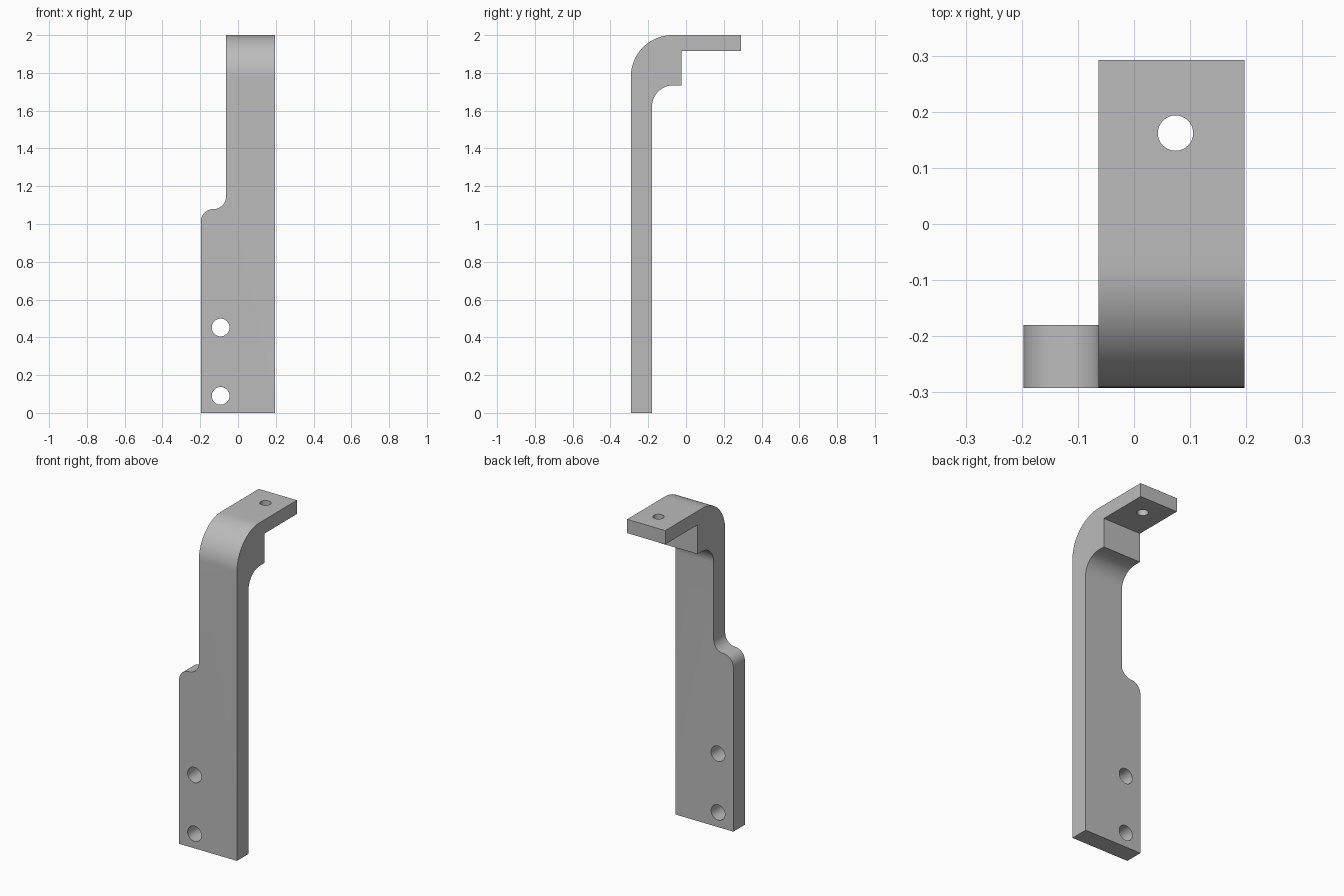
import bpy, bmesh
from math import pi, cos, sin
from mathutils import Vector

cube = bpy.data.objects.get("Cube")
if cube:
    bpy.data.objects.remove(cube, do_unlink=True)

steel = bpy.data.materials.new("plain grey metal")
steel.use_nodes = True
GREY = (0.5, 0.5, 0.5, 1)
steel.diffuse_color = GREY
steel.node_tree.nodes["Principled BSDF"].inputs["Base Color"].default_value = GREY

HALF_W, HALF_D, HEIGHT = 0.197, 0.292, 2.0
NECK_X = -0.063      # right edge of the narrow upper part
BACK_Y = -0.18       # rear face of the upright plate
STEP_Z = 1.079       # height of the shoulder
STEP_R = 0.067


def arc(cx, cy, r, start, end, n=16):
    """Points of a circular arc, angles in units of pi."""
    angles = [pi * (start + (end - start) * i / n) for i in range(n + 1)]
    return [(cx + r * cos(a), cy + r * sin(a)) for a in angles]


def prism(name, outline, place, sweep):
    """Extrude a closed outline, mapped to 3D by place, along sweep."""
    bm = bmesh.new()
    face = bm.faces.new([bm.verts.new(place(u, v)) for u, v in outline])
    out = bmesh.ops.extrude_face_region(bm, geom=[face])
    verts = [g for g in out["geom"] if isinstance(g, bmesh.types.BMVert)]
    bmesh.ops.translate(bm, verts=verts, vec=Vector(sweep))
    bmesh.ops.recalc_face_normals(bm, faces=bm.faces)
    mesh = bpy.data.meshes.new(name)
    bm.to_mesh(mesh)
    bm.free()
    mesh.materials.append(steel)
    obj = bpy.data.objects.new(name, mesh)
    bpy.context.collection.objects.link(obj)
    return obj


def cut(target, tool, operation):
    mod = target.modifiers.new(tool.name, 'BOOLEAN')
    mod.operation, mod.object, mod.solver = operation, tool, 'EXACT'
    bpy.context.view_layer.objects.active = target
    bpy.ops.object.modifier_apply(modifier=mod.name)
    bpy.data.objects.remove(tool, do_unlink=True)


# Bent side profile: upright, rounded bend, thick corner block, thin top flange
R_OUT, R_IN, BLOCK_Z, BLOCK_Y, FLANGE_Z = 0.22, 0.112, 1.734, -0.024, 1.915
side = [(-HALF_D, 0), (BACK_Y, 0)]
side += arc(BACK_Y + R_IN, BLOCK_Z - R_IN, R_IN, 1, 0.5)
side += [(BLOCK_Y, BLOCK_Z), (BLOCK_Y, FLANGE_Z), (HALF_D, FLANGE_Z), (HALF_D, HEIGHT)]
side += arc(-HALF_D + R_OUT, HEIGHT - R_OUT, R_OUT, 0.5, 1, 24)
bracket = prism("bracket", side, lambda y, z: (-HALF_W, y, z), (2 * HALF_W, 0, 0))

# Remove the side strip above the rounded shoulder
notch = arc(-HALF_W + STEP_R, STEP_Z - STEP_R, STEP_R, 1, 0.5)
notch += arc(NECK_X - STEP_R, STEP_Z + STEP_R, STEP_R, 1.5, 2)[1:]
notch += [(NECK_X, 2.2), (-0.4, 2.2), (-0.4, STEP_Z - STEP_R)]
cut(bracket, prism("shoulder_cutter", notch, lambda x, z: (x, -0.5, z), (0, 1, 0)), 'DIFFERENCE')

# Two mounting holes through the upright
for z in (0.09, 0.452):
    ring = arc(-0.092, z, 0.047, 0, 2, 32)[:-1]
    cut(bracket, prism("mounting_hole", ring, lambda x, v: (x, -0.5, v), (0, 0.5, 0)), 'DIFFERENCE')

# Hole through the top flange
ring = arc(0.074, 0.162, 0.0315, 0, 2, 32)[:-1]
cut(bracket, prism("flange_hole", ring, lambda x, y: (x, y, 1.8), (0, 0, 0.4)), 'DIFFERENCE')

# Smooth the bends while keeping real edges crisp
bpy.ops.object.select_all(action='DESELECT')
bracket.select_set(True)
bpy.context.view_layer.objects.active = bracket
bpy.ops.object.shade_smooth_by_angle(angle=pi / 6)
